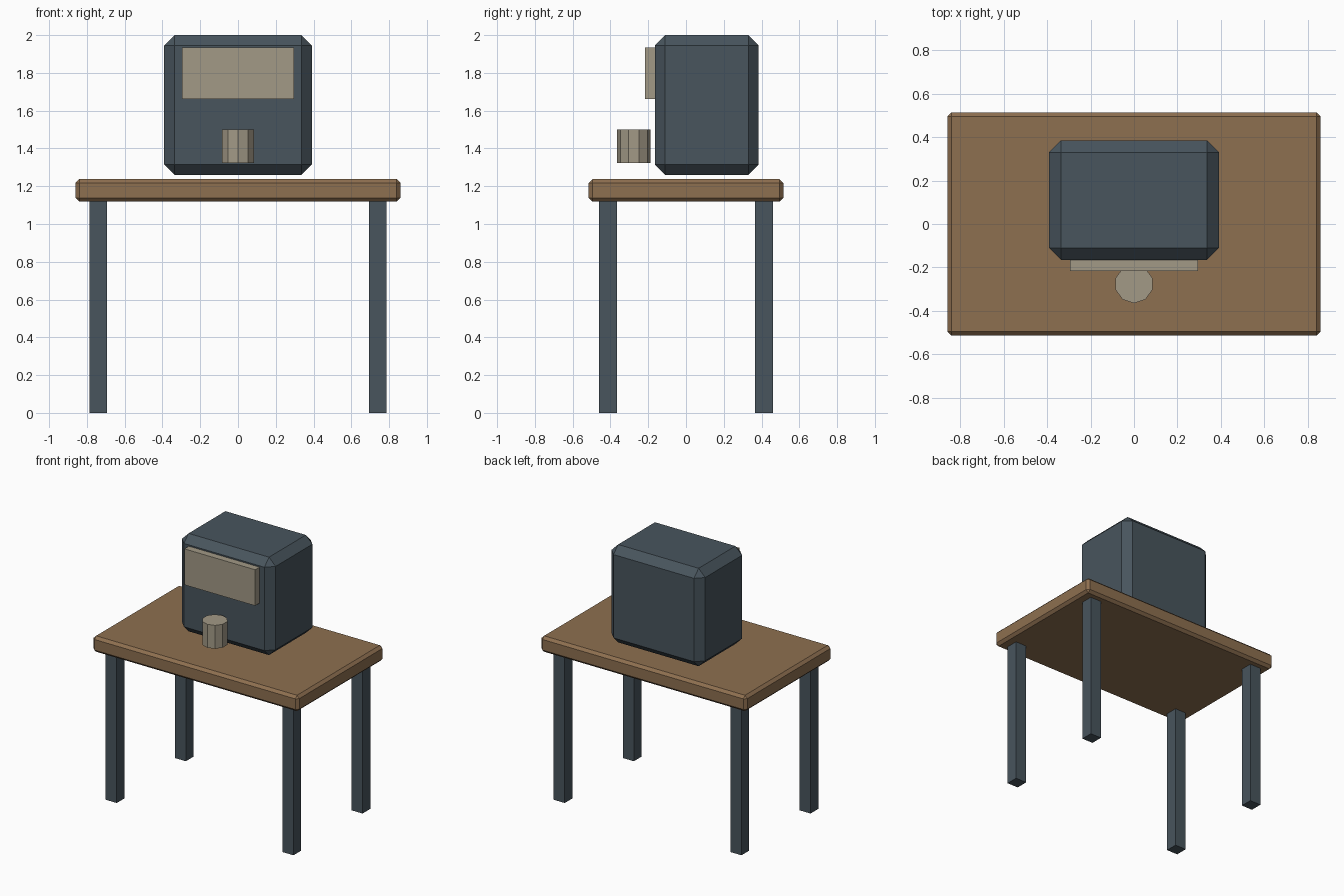
import bpy

if "Cube" in bpy.data.objects:
    bpy.data.objects.remove(bpy.data.objects["Cube"])


def material(name, rgb):
    m = bpy.data.materials.new(name)
    m.diffuse_color = (*rgb, 1)
    m.use_nodes = True
    m.node_tree.nodes["Principled BSDF"].inputs["Base Color"].default_value = m.diffuse_color
    return m


wood = material("wood", (0.27, 0.16, 0.08))
slate = material("slate", (0.065, 0.09, 0.11))
beige = material("beige", (0.36, 0.32, 0.24))


def box(name, center, size, mat, chamfer=0):
    bpy.ops.mesh.primitive_cube_add(size=1, location=center)
    ob = bpy.context.object
    ob.name = name
    ob.scale = size
    bpy.ops.object.transform_apply(location=False, rotation=False, scale=True)
    ob.data.materials.append(mat)
    if chamfer:
        bev = ob.modifiers.new("chamfer", 'BEVEL')
        bev.width = chamfer
        bev.segments = 1
    return ob


# Table top and four legs
box("table_top", (0, 0, 1.178), (1.72, 1.03, 0.12), wood, 0.02)
for sx, side in ((-1, "left"), (1, "right")):
    for sy, end in ((-1, "front"), (1, "back")):
        box(f"{end}_{side}_leg", (sx * 0.739, sy * 0.413, 0.56),
            (0.093, 0.093, 1.12), slate)

# Machine body with front panel
box("machine_body", (0, 0.11, 1.63), (0.783, 0.55, 0.74), slate, 0.055)
box("front_panel", (0, -0.19, 1.799), (0.592, 0.055, 0.272), beige)

# Ten-sided cup in front of the body
bpy.ops.mesh.primitive_cylinder_add(vertices=10, radius=0.089, depth=0.177,
                                    location=(0, -0.276, 1.411))
cup = bpy.context.object
cup.name = "cup"
cup.data.materials.append(beige)
